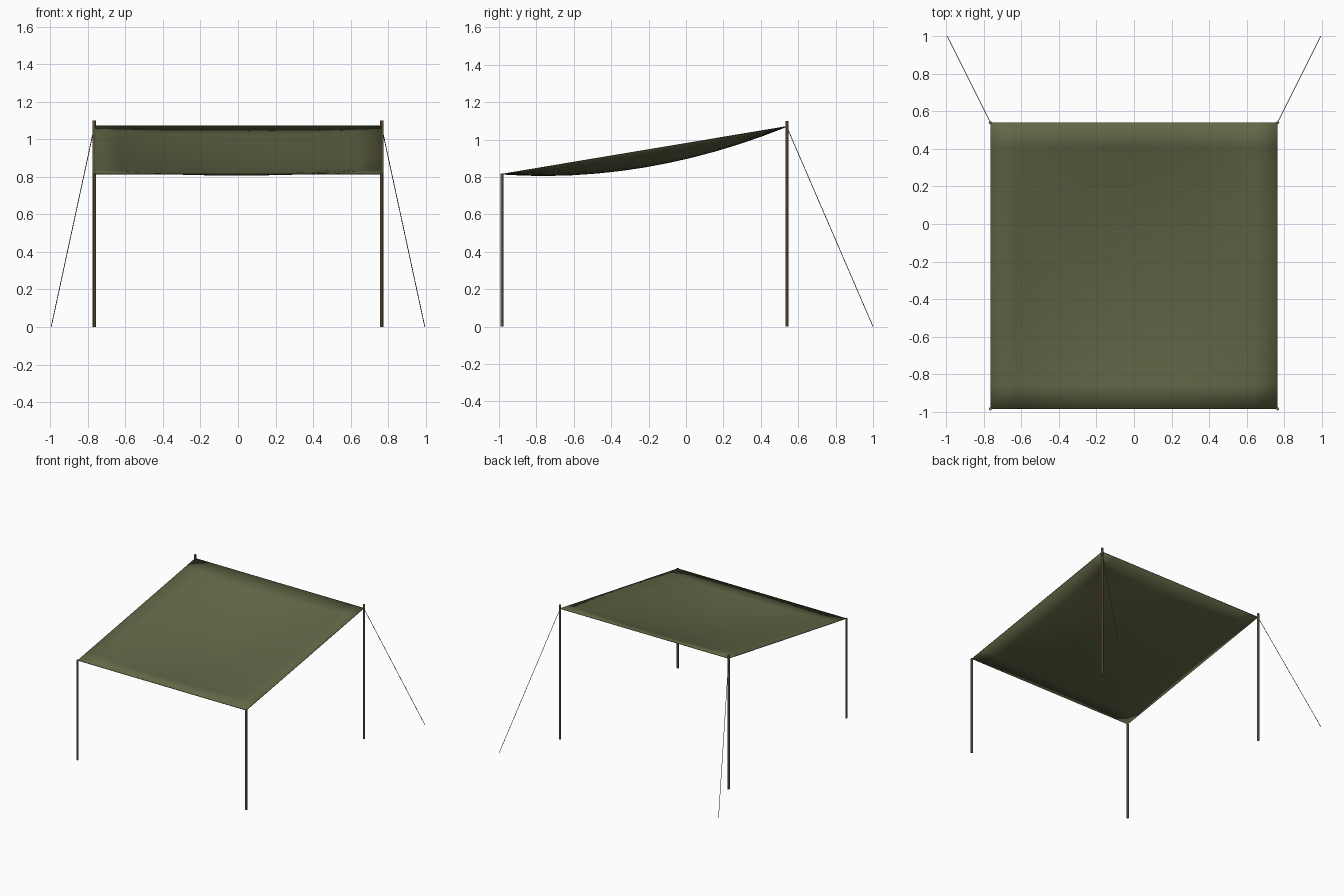
import bpy, bmesh
from mathutils import Vector

if "Cube" in bpy.data.objects:
    bpy.data.objects.remove(bpy.data.objects["Cube"])


def material(name, rgb):
    m = bpy.data.materials.new(name)
    m.diffuse_color = (*rgb, 1)
    m.use_nodes = True
    m.node_tree.nodes["Principled BSDF"].inputs["Base Color"].default_value = m.diffuse_color
    return m


olive = material("olive canvas", (0.125, 0.135, 0.062))
wood = material("weathered wood", (0.25, 0.175, 0.11))
cord = material("dark cord", (0.12, 0.10, 0.08))

HX, Y0, Y1, Z0, Z1 = 0.765, -0.985, 0.54, 0.815, 1.07


def finish(bm, name, mat):
    me = bpy.data.meshes.new(name)
    bm.to_mesh(me)
    bm.free()
    me.materials.append(mat)
    ob = bpy.data.objects.new(name, me)
    bpy.context.collection.objects.link(ob)
    return ob


def rod(name, a, b, r, sides, mat):
    a, b = Vector(a), Vector(b)
    d = b - a
    bm = bmesh.new()
    bmesh.ops.create_cone(bm, cap_ends=True, segments=sides, radius1=r, radius2=r, depth=d.length)
    bm.transform(d.to_track_quat('Z', 'Y').to_matrix().to_4x4())
    bmesh.ops.translate(bm, vec=(a + b) / 2, verts=bm.verts)
    return finish(bm, name, mat)


# Sagging canopy, straight along its four edges
bm = bmesh.new()
bmesh.ops.create_grid(bm, x_segments=12, y_segments=12, size=1)
for v in bm.verts:
    x, y = v.co.x, v.co.y
    t = (y + 1) / 2
    sag = 0.09 * (1 - x * x) * (1 - y * y)
    v.co = (x * HX, Y0 + t * (Y1 - Y0), Z0 + t * (Z1 - Z0) - sag)
tarp = finish(bm, "canopy", olive)
for p in tarp.data.polygons:
    p.use_smooth = True
sol = tarp.modifiers.new("thickness", 'SOLIDIFY')
sol.thickness = 0.004
sol.offset = 0

# Poles and guy ropes on both sides
for side, s in (("left", -1), ("right", 1)):
    rod(f"front_pole_{side}", (s * HX, Y0, 0), (s * HX, Y0, Z0 + 0.003), 0.008, 8, wood)
    rod(f"back_pole_{side}", (s * HX, Y1, 0), (s * HX, Y1, 1.10), 0.009, 8, wood)
    rod(f"guy_rope_{side}", (s * HX, Y1, 1.065), (s * 0.995, 1.0, 0.0), 0.002, 6, cord)
